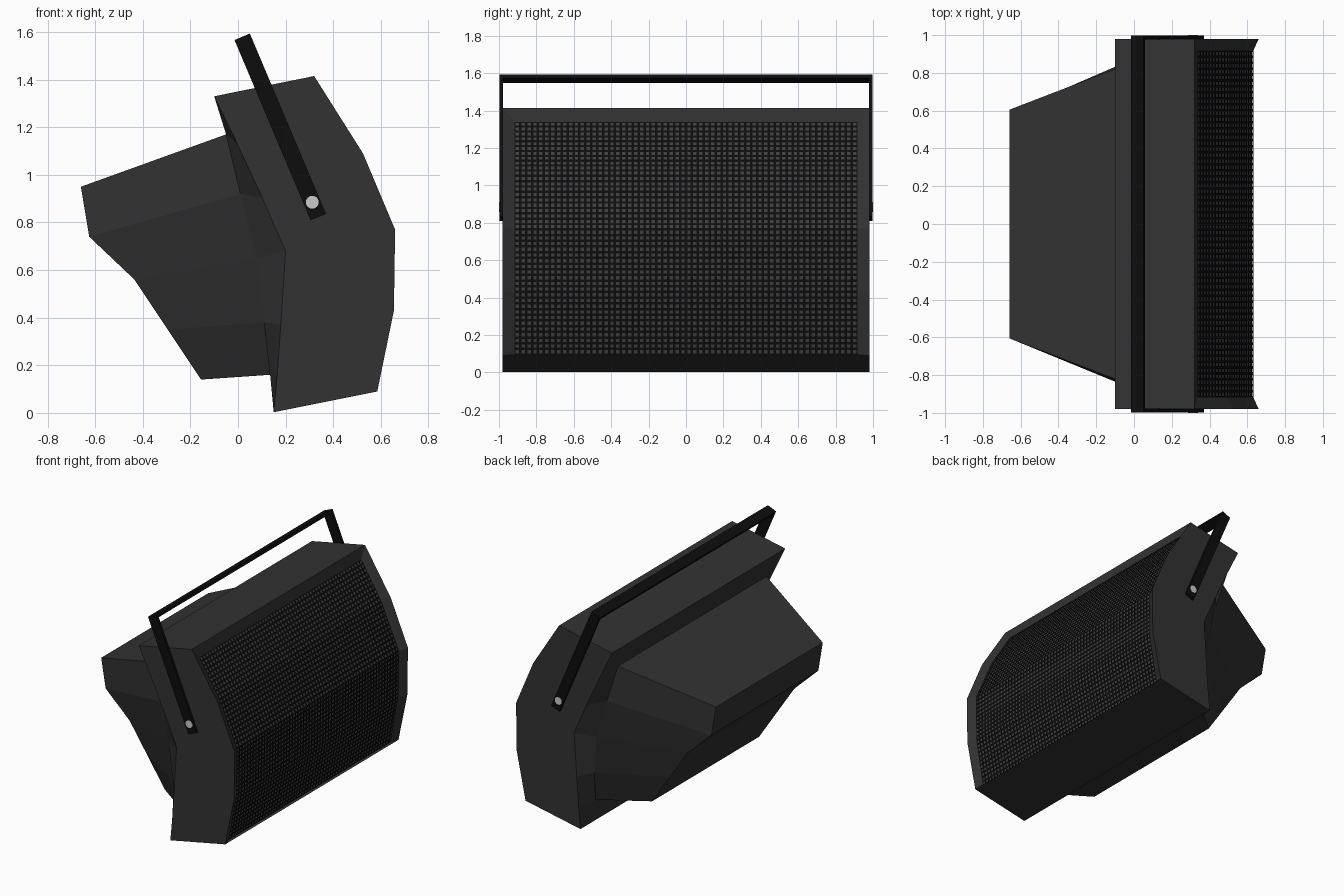
import bpy, bmesh, math
from mathutils import Vector

if "Cube" in bpy.data.objects:
    bpy.data.objects.remove(bpy.data.objects["Cube"])


def material(name, v):
    m = bpy.data.materials.new(name)
    m.diffuse_color = (v, v, v, 1)
    m.use_nodes = True
    m.node_tree.nodes["Principled BSDF"].inputs["Base Color"].default_value = m.diffuse_color
    return m


PLASTIC = material("dark_plastic", 0.032)
BLACK = material("black_metal", 0.004)
BAFFLE = material("baffle_grey", 0.05)
STEEL = material("steel", 0.55)


def at(profile, y):
    return [Vector((x, y, z)) for x, z in profile]


def loft(bm, rows, closed=False):
    vs = [[bm.verts.new(p) for p in r] for r in rows]
    n = len(vs[0])
    for a, b in zip(vs, vs[1:]):
        for i in range(n if closed else n - 1):
            j = (i + 1) % n
            bm.faces.new((a[i], a[j], b[j], b[i]))


def ngon(bm, pts):
    bm.faces.new([bm.verts.new(p) for p in pts])


def finish(bm, name, mat):
    bmesh.ops.remove_doubles(bm, verts=bm.verts, dist=0.0005)
    bmesh.ops.recalc_face_normals(bm, faces=bm.faces)
    me = bpy.data.meshes.new(name)
    bm.to_mesh(me)
    bm.free()
    me.materials.append(mat)
    ob = bpy.data.objects.new(name, me)
    bpy.context.collection.objects.link(ob)
    return ob


# Profiles in x, z, listed from top to bottom
W, GW = 0.98, 0.918
front = [(.32, 1.415), (.525, 1.09), (.66, .77), (.655, .43), (.585, .09)]
grille = [(.335, 1.34), (.495, 1.08), (.632, .765), (.627, .43), (.568, .095)]
back_outer = [(-.10, 1.33), (.06, 1.0), (.20, .68), (.18, .37), (.165, .16), (.15, .003)]
joint = [(-.05, 1.17, .84), (.01, .92, .88), (.08, .65, .90), (.11, .38, .88), (.135, .16, .83)]
rear = [(-.66, .95), (-.625, .74), (-.435, .56), (-.295, .35), (-.155, .14)]


def joint_row(s):
    return [Vector((x, s * y, z)) for x, z, y in joint]


def inner_row(s):
    t, b = back_outer[0], back_outer[-1]
    return at([t], s * .84) + joint_row(s) + at([b], s * .83)


# Cabinet shell: waisted back, side cheeks, top, bottom and bevelled front lip
bm = bmesh.new()
back_outer.insert(1, (-.02, 1.165))
back_outer.pop(1)
outer = {s: at(back_outer, s * W) for s in (1, -1)}
outer = {s: [p[0], p[0].lerp(p[1], .6)] + p[1:] for s, p in outer.items()}
outer = {s: [p[0], p[1]] + [p[2].lerp(p[3], .3)] + p[3:] for s, p in outer.items()}
loft(bm, [outer[1], inner_row(1), inner_row(-1), outer[-1]])
for s in (1, -1):
    ngon(bm, at(front, s * W) + outer[s][::-1])
for f, i in ((front[0], 0), (front[-1], -1)):
    ngon(bm, at([f], W) + at([f], -W) +
         [outer[-1][i], inner_row(-1)[i], inner_row(1)[i], outer[1][i]])
loft(bm, [at(front, W) + at(front, -W)[::-1],
          at(grille, GW) + at(grille, -GW)[::-1]], closed=True)
finish(bm, "cabinet", PLASTIC)

# Tapered rear housing
bm = bmesh.new()
loft(bm, [joint_row(1), at(rear, .605), at(rear, -.605), joint_row(-1)])
for i in (0, -1):
    ngon(bm, [joint_row(1)[i], *at([rear[i]], .605), *at([rear[i]], -.605), joint_row(-1)[i]])
finish(bm, "rear_housing", PLASTIC)

# Perforated grille following the faceted front
PITCH = 0.0316
path = [Vector(grille[0])]
for a, b in zip(grille, grille[1:]):
    a, b = Vector(a), Vector(b)
    n = round((b - a).length / PITCH)
    path += [a.lerp(b, k / n) for k in range(1, n + 1)]
cols = 58
bm = bmesh.new()
loft(bm, [at(path, -GW + 2 * GW * c / cols) for c in range(cols + 1)])
bmesh.ops.remove_doubles(bm, verts=bm.verts, dist=0.0005)
holes = bm.faces[:]
bmesh.ops.inset_individual(bm, faces=holes, thickness=0.0095)
bmesh.ops.delete(bm, geom=holes, context='FACES')
finish(bm, "grille", BLACK)

# Baffle seen through the holes
bm = bmesh.new()
inner = [(x - .008, z) for x, z in grille]
loft(bm, [at(inner, -GW), at(inner, GW)])
finish(bm, "baffle", BAFFLE)

# Swivel bracket: two arms and a crossbar
top, low = Vector((.0175, 0, 1.58)), Vector((.3375, 0, .8225))
d = low - top
tilt = math.atan2(-d.x, -d.z)


def bar(name, loc, size):
    bpy.ops.mesh.primitive_cube_add(size=1, location=loc, rotation=(0, tilt, 0))
    ob = bpy.context.object
    ob.name, ob.scale = name, size
    ob.data.materials.append(BLACK)


for s, side in ((1, "back"), (-1, "front")):
    bar("bracket_arm_" + side, (top + low) / 2 + Vector((0, s * .988, 0)), (.07, .02, d.length))
    # Pivot bolt
    bpy.ops.mesh.primitive_cylinder_add(vertices=24, radius=.027, depth=.03,
                                        location=(.312, s * .985, .885),
                                        rotation=(math.pi / 2, 0, 0))
    bolt = bpy.context.object
    bolt.name = "pivot_bolt_" + side
    bolt.data.materials.append(STEEL)
    bpy.ops.object.shade_smooth_by_angle()
bar("bracket_crossbar", top + d.normalized() * .01, (.07, 1.996, .02))
